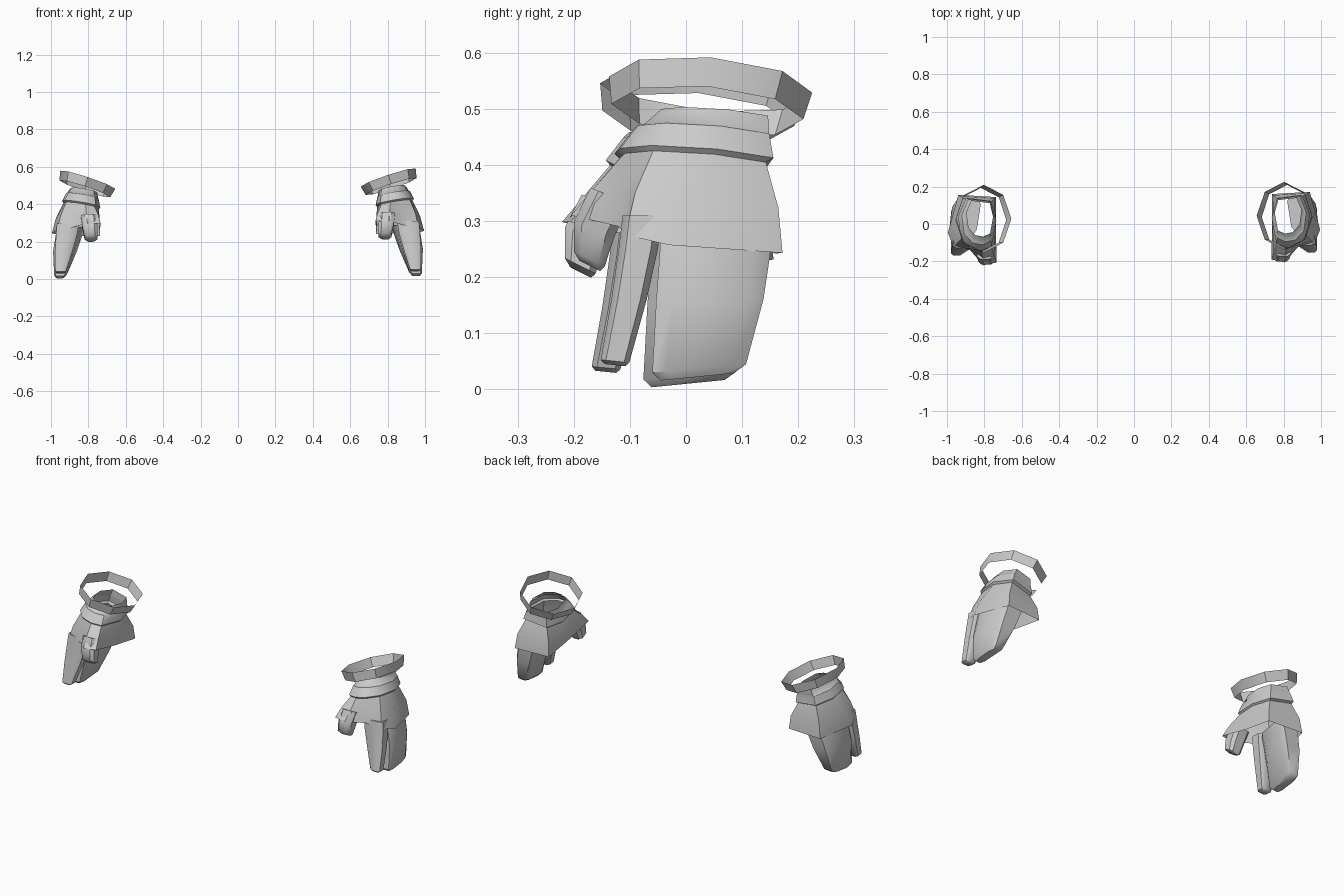
import bpy, math

if "Cube" in bpy.data.objects:
    bpy.data.objects.remove(bpy.data.objects["Cube"])

OFFSET_LEFT = (0.0, -0.016, -0.012)


def loft(name, rows, caps):
    """Skin closed rows of points; make a right part and its mirrored left part."""
    n = len(rows[0])
    for side in (1, -1):
        verts = []
        for row in rows:
            for x, y, z in row:
                if side == 1:
                    verts.append((x, y, z))
                else:
                    verts.append((-x, y + OFFSET_LEFT[1], z + OFFSET_LEFT[2]))
        faces = []
        for r in range(len(rows) - 1):
            for i in range(n):
                j = (i + 1) % n
                faces.append((r * n + i, r * n + j, (r + 1) * n + j, (r + 1) * n + i))
        if caps:
            last = (len(rows) - 1) * n
            faces.append(tuple(range(n))[::-1])
            faces.append(tuple(range(last, last + n)))
        if side == -1:
            faces = [f[::-1] for f in faces]
        mesh = bpy.data.meshes.new(name)
        mesh.from_pydata(verts, [], faces)
        ob = bpy.data.objects.new(name + ("_right" if side == 1 else "_left"), mesh)
        bpy.context.collection.objects.link(ob)


def section(x0, x1, y0, y1, z, tilt=0.0, shear=0.0, c=0.28):
    """Chamfered rectangle, clockwise from above so that downward lofts face out."""
    cx, cy, hx, hy = (x0 + x1) / 2, (y0 + y1) / 2, (x1 - x0) / 2, (y1 - y0) / 2
    k = 1 - 2 * c
    unit = [(1, k), (1, -k), (k, -1), (-k, -1), (-1, -k), (-1, k), (-k, 1), (k, 1)]
    return [(cx + u * hx + shear * v * hy, cy + v * hy, z + tilt * v * hy) for u, v in unit]


# bracelet: thin tilted eight-sided band, a little wider at the top
def ring_row(rx, ry, cx, cy, cz):
    pts = []
    for i in range(8):
        a = -i * math.pi / 4
        dx, dy = rx * math.cos(a), ry * math.sin(a)
        pts.append((cx + dx, cy + dy, cz + 0.33 * dx - 0.08 * dy))
    return pts


loft("bracelet", [ring_row(0.147, 0.181, 0.803, 0.044, 0.543),
                  ring_row(0.136, 0.171, 0.819, 0.038, 0.495)], False)

# glove body: wrist, folded band and flared skirt around hand and thumb
collar = [(.895, .145), (.935, .05), (.92, -.06), (.87, -.112),
          (.815, -.122), (.765, -.10), (.742, .03), (.77, .13)]
hem = [(.94, .172, .243), (.995, -.03, .257), (.965, -.108, .275), (.88, -.12, .29),
       (.805, -.205, .31), (.735, -.19, .31), (.738, -.01, .27), (.738, .16, .242)]
bulge = [.75, .65, .65, .5, .5, .6, .8, .8]


def collar_row(s, dx, dy, z):
    pts = []
    for x, y in collar:
        px, py = .84 + (x - .84) * s, .015 + (y - .015) * s
        pts.append((px + dx, py + dy, z + .18 * (px - .84) - .08 * (py - .015)))
    return pts


top = collar_row(0.98, 0, 0, 0.405)
middle = [tuple(t[k] + (h[k] - t[k]) * (f if k < 2 else .5) for k in range(3))
          for t, h, f in zip(top, hem, bulge)]
loft("glove_cuff", [collar_row(0.74, -.015, .035, .488),
                    collar_row(0.87, -.008, .02, .458),
                    collar_row(0.91, -.006, .015, .456),
                    collar_row(1.06, 0, .003, .413),
                    top, middle, hem], False)

# joined fingers
loft("mitten_fingers", [section(.83, .955, -.045, .152, .29, 0, -.16, .15),
                        section(.845, .965, -.047, .150, .24, 0, -.16, .15),
                        section(.87, .98, -.053, .138, .16, 0, -.13, .15),
                        section(.915, .98, -.060, .107, .037, .09, -.05, .15),
                        section(.93, .972, -.045, .085, .022, .1, -.03, .2)], True)

# forefinger
loft("forefinger", [section(.85, .968, -.113, -.043, .31, 0, 0, .18),
                    section(.86, .973, -.12, -.05, .25, 0, 0, .18),
                    section(.885, .978, -.133, -.07, .16, 0, 0, .18),
                    section(.92, .977, -.152, -.101, .05, -.1, 0, .18),
                    section(.932, .968, -.145, -.108, .043, -.1, 0, .2)], True)

# thumb
loft("thumb", [section(.755, .84, -.17, -.10, .345, -.4, 0, .2),
               section(.752, .832, -.2, -.128, .285, -.4, 0, .2),
               section(.75, .82, -.2, -.145, .232, -.5, 0, .2),
               section(.768, .808, -.19, -.153, .220, -.5, 0, .2)], True)

# smooth shading with crisp folds
for ob in bpy.context.collection.objects:
    ob.select_set(True)
    bpy.context.view_layer.objects.active = ob
bpy.ops.object.shade_smooth_by_angle(angle=math.radians(40))
